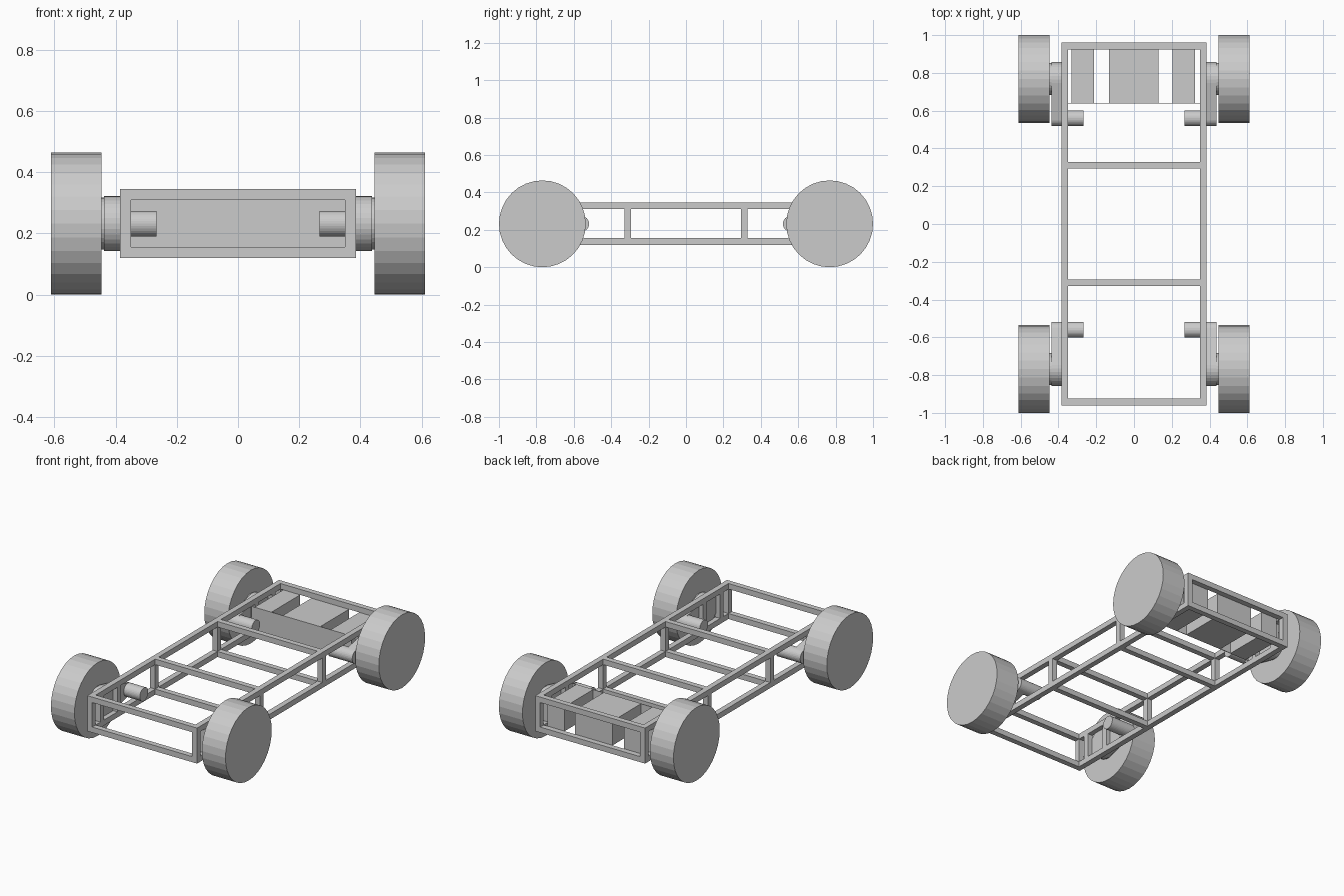
import bpy, bmesh, math
from mathutils import Vector

if "Cube" in bpy.data.objects:
    bpy.data.objects.remove(bpy.data.objects["Cube"])

grey = bpy.data.materials.new("plain grey")
grey.diffuse_color = (0.6, 0.6, 0.6, 1)
grey.use_nodes = True
grey.node_tree.nodes["Principled BSDF"].inputs["Base Color"].default_value = grey.diffuse_color


def finish(name, bm):
    bmesh.ops.recalc_face_normals(bm, faces=bm.faces)
    mesh = bpy.data.meshes.new(name)
    bm.to_mesh(mesh)
    bm.free()
    mesh.materials.append(grey)
    obj = bpy.data.objects.new(name, mesh)
    bpy.context.collection.objects.link(obj)
    return obj


def add_box(bm, lo, hi):
    lo, hi = Vector(lo), Vector(hi)
    for v in bmesh.ops.create_cube(bm, size=1)["verts"]:
        v.co = (lo + hi) / 2 + v.co * (hi - lo)


def box(name, lo, hi):
    bm = bmesh.new()
    add_box(bm, lo, hi)
    return finish(name, bm)


def extrude_x(name, outline, x0, x1):
    """Solid from a (y, z) outline running from x0 to x1."""
    bm = bmesh.new()
    a = [bm.verts.new((x0, y, z)) for y, z in outline]
    b = [bm.verts.new((x1, y, z)) for y, z in outline]
    bm.faces.new(a)
    bm.faces.new(b[::-1])
    n = len(a)
    for i in range(n):
        bm.faces.new((a[i], b[i], b[(i + 1) % n], a[(i + 1) % n]))
    return finish(name, bm)


def arc(y, z, r, a0, a1, n):
    return [(y + r * math.cos(a0 + (a1 - a0) * i / n),
             z + r * math.sin(a0 + (a1 - a0) * i / n)) for i in range(n + 1)]


def disc(y, z, r, n):
    return arc(y, z, r, 0, 2 * math.pi, n)[:-1]


W, L, Z0, Z1, T = 0.385, 0.96, 0.12, 0.345, 0.035
ZC, WY, PY = 0.232, 0.768, 0.56

# Chassis: long rails, cross bars and posts
bm = bmesh.new()
for z in (Z0, Z1 - T):
    for s in (-1, 1):
        x = s * (W - T / 2)
        add_box(bm, (x - T / 2, -L, z), (x + T / 2, L, z + T))
    for y in (-L + T / 2, -0.312, 0.312, L - T / 2):
        add_box(bm, (-W + T, y - T / 2, z), (W - T, y + T / 2, z + T))
for s in (-1, 1):
    x = s * (W - T / 2)
    for y in (-L + T / 2, -0.86, -0.69, -0.312, 0.312, 0.69, 0.86, L - T / 2):
        add_box(bm, (x - T / 2, y - T / 2, Z0 + T), (x + T / 2, y + T / 2, Z1 - T))
finish("chassis_frame", bm)

# Wheels, hubs and swing arms at each corner
for sx, side in ((-1, "left"), (1, "right")):
    for sy, end in ((-1, "front"), (1, "rear")):
        tag = f"{end}_{side}"
        extrude_x("wheel_" + tag, disc(sy * WY, ZC, 0.232, 32), sx * 0.447, sx * 0.612)
        extrude_x("hub_" + tag, disc(sy * WY, ZC, 0.085, 32), sx * 0.43, sx * 0.45)
        # tapered arm: large round end at the wheel, small one at the pivot
        h = math.pi / 2
        t = math.asin((0.09 - 0.042) / (WY - PY))
        shape = arc(WY, ZC, 0.09, -h - t, h + t, 18) + arc(PY, ZC, 0.042, h + t, 3 * h - t, 12)
        extrude_x("swing_arm_" + tag, [(sy * y, z) for y, z in shape], sx * 0.38, sx * 0.438)
        extrude_x("pivot_" + tag, disc(sy * PY, ZC, 0.042, 32), sx * 0.267, sx * 0.40)

# Rear bulkhead and battery boxes
box("bulkhead", (-0.35, 0.637, 0.155), (0.35, 0.641, 0.31))
for name, x0, x1 in (("left_box", -0.33, -0.212), ("centre_box", -0.133, 0.13),
                     ("right_box", 0.203, 0.322)):
    box(name, (x0, 0.641, 0.155), (x1, 0.925, 0.31))
